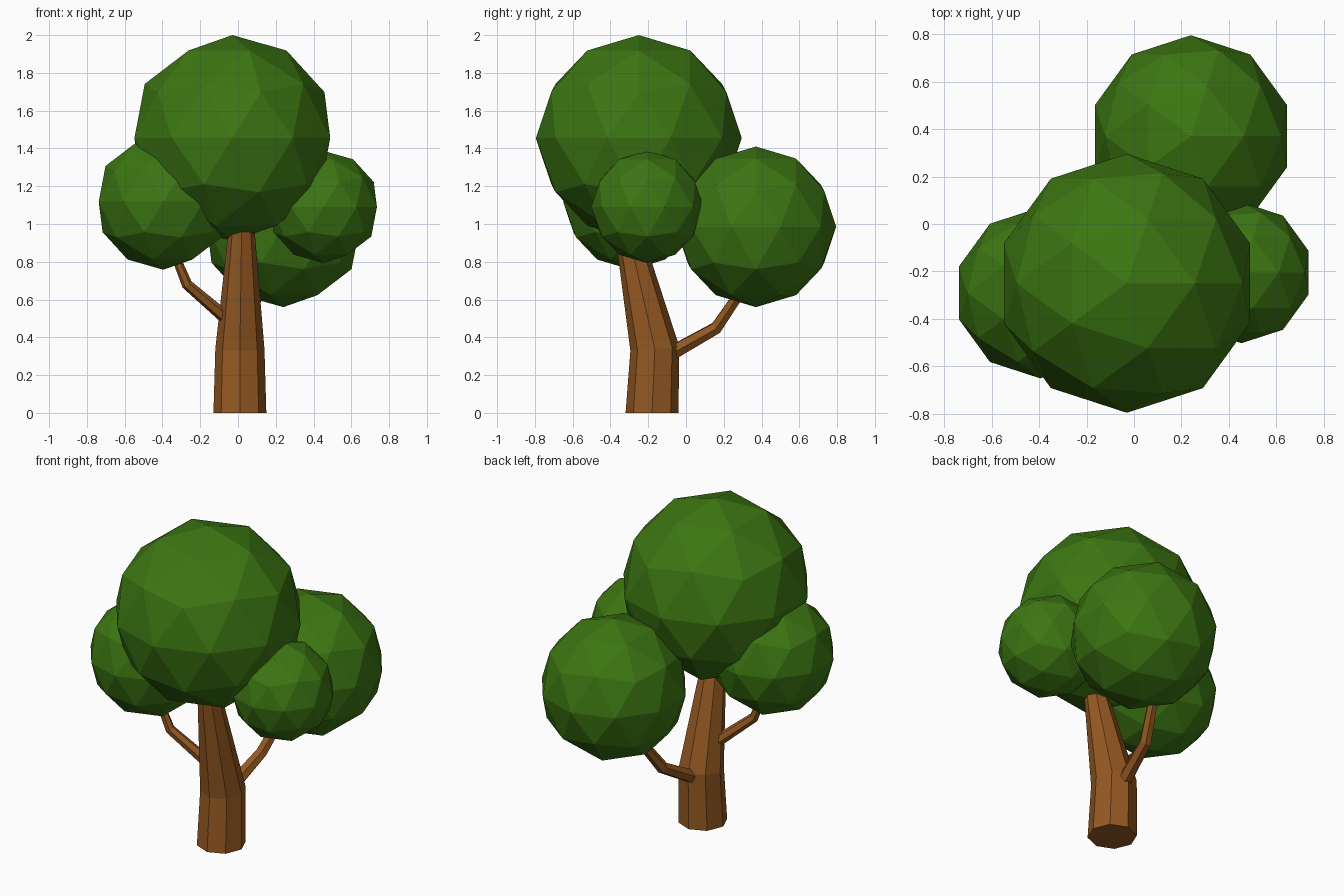
import bpy, bmesh, math
from mathutils import Vector

if "Cube" in bpy.data.objects:
    bpy.data.objects.remove(bpy.data.objects["Cube"])


def material(name, color):
    m = bpy.data.materials.new(name)
    m.diffuse_color = color
    m.use_nodes = True
    m.node_tree.nodes["Principled BSDF"].inputs["Base Color"].default_value = m.diffuse_color
    return m


bark = material("bark", (0.30, 0.10, 0.016, 1))
leaves = material("leaves", (0.045, 0.18, 0.006, 1))


def limb(name, path, radii, sides):
    """Tapered faceted tube along a path, capped at both ends."""
    pts = [Vector(p) for p in path]
    bm = bmesh.new()
    rings = []
    for i, (p, r) in enumerate(zip(pts, radii)):
        before = (p - pts[i - 1]).normalized() if i else Vector()
        after = (pts[i + 1] - p).normalized() if i < len(pts) - 1 else Vector()
        tangent = before + after if p.z > 0 else Vector((0, 0, 1))
        q = Vector((0, 0, 1)).rotation_difference(tangent.normalized())
        ring = []
        for k in range(sides):
            a = 2 * math.pi * k / sides
            ring.append(bm.verts.new(p + q @ Vector((r * math.cos(a), r * math.sin(a), 0))))
        rings.append(ring)
    for lo, hi in zip(rings, rings[1:]):
        for k in range(sides):
            n = (k + 1) % sides
            bm.faces.new((lo[k], lo[n], hi[n], hi[k]))
    bm.faces.new(rings[0][::-1])
    bm.faces.new(rings[-1])
    mesh = bpy.data.meshes.new(name)
    bm.to_mesh(mesh)
    bm.free()
    mesh.materials.append(bark)
    bpy.context.collection.objects.link(bpy.data.objects.new(name, mesh))


def foliage(name, center, radius):
    bpy.ops.mesh.primitive_ico_sphere_add(subdivisions=2, radius=radius, location=center)
    ob = bpy.context.object
    ob.name = name
    ob.data.materials.append(leaves)


# Leaning trunk and two bent branches
limb("trunk", [(0.01, -0.18, 0), (0.01, -0.165, 0.34), (0.02, -0.325, 1.04)],
     [0.14, 0.13, 0.062], 8)
limb("left_branch", [(-0.06, -0.21, 0.50), (-0.27, -0.285, 0.68), (-0.36, -0.30, 0.90)],
     [0.035, 0.029, 0.02], 6)
limb("back_branch", [(0.01, -0.07, 0.32), (0.05, 0.16, 0.45), (0.12, 0.33, 0.70)],
     [0.042, 0.036, 0.028], 6)

# Faceted leaf crowns
foliage("main_crown", (-0.03, -0.25, 1.455), 0.545)
foliage("back_crown", (0.24, 0.37, 0.985), 0.425)
foliage("left_crown", (-0.395, -0.29, 1.118), 0.36)
foliage("right_crown", (0.453, -0.205, 1.09), 0.297)
